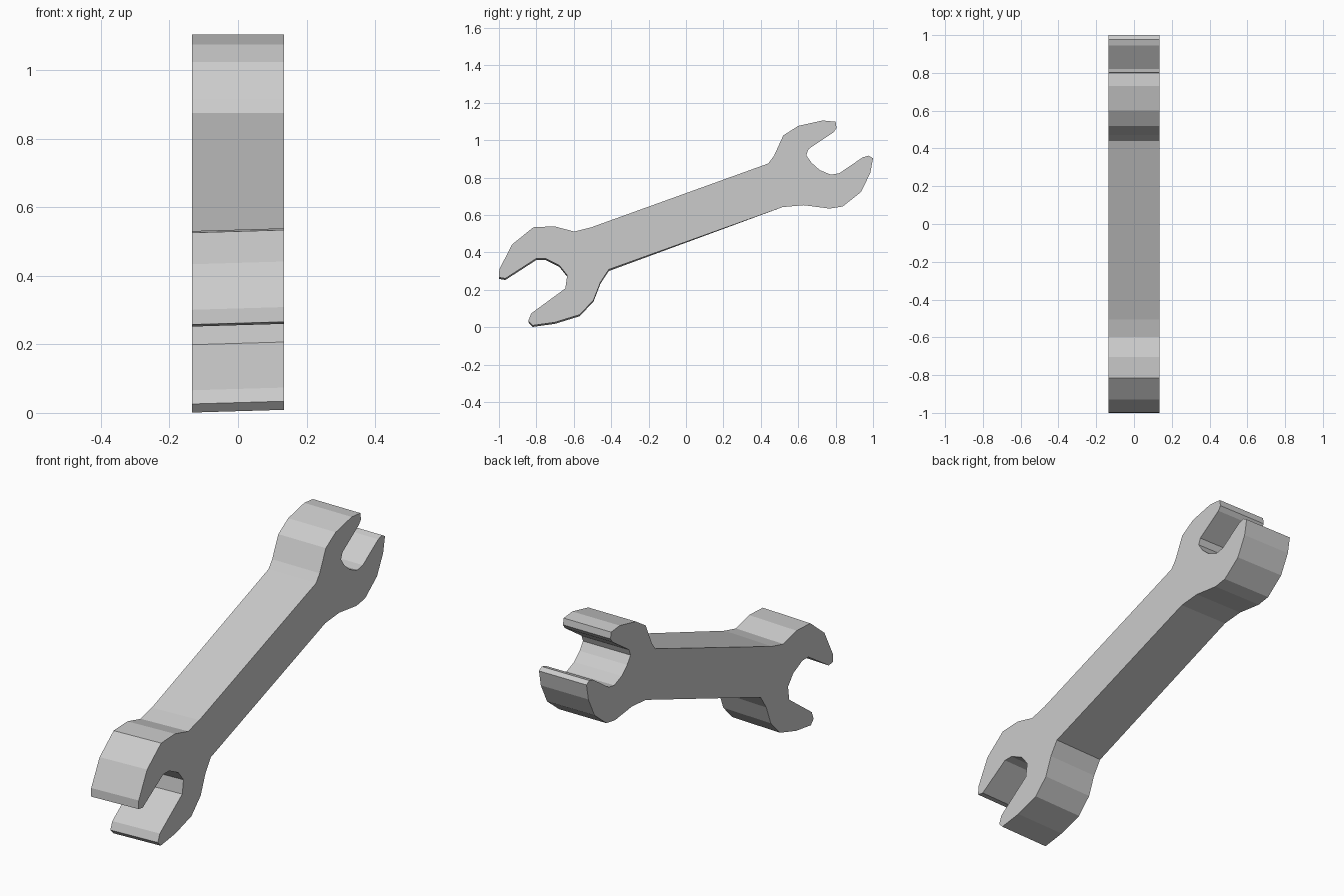
import bpy, bmesh

HALF = 0.135   # half thickness along x
SKEW = 0.004   # slight tilt of the large lower head

# Small upper head outline (y, z), from shaft top round to shaft bottom
upper_head = [
    (0.44, 0.875), (0.47, 0.915), (0.52, 1.025), (0.60, 1.076), (0.73, 1.105),
    (0.80, 1.098), (0.805, 1.065), (0.79, 1.043), (0.655, 0.952), (0.643, 0.92),
    (0.67, 0.88), (0.715, 0.84), (0.775, 0.815), (0.82, 0.823), (0.945, 0.908),
    (0.977, 0.917), (1.0, 0.903), (0.985, 0.823), (0.935, 0.722), (0.838, 0.645),
    (0.768, 0.634), (0.63, 0.652), (0.517, 0.642)]

# Large lower head outline, from shaft bottom round to shaft top
lower_head = [
    (-0.413, 0.304), (-0.458, 0.235), (-0.495, 0.139), (-0.57, 0.062), (-0.70, 0.022),
    (-0.82, 0.005), (-0.843, 0.03), (-0.827, 0.07), (-0.645, 0.203), (-0.635, 0.273),
    (-0.677, 0.326), (-0.752, 0.363), (-0.80, 0.363), (-0.966, 0.256), (-1.0, 0.262),
    (-0.998, 0.305), (-0.93, 0.438), (-0.816, 0.53), (-0.704, 0.535), (-0.597, 0.507),
    (-0.506, 0.53)]

# Wrench body: the two heads joined by the straight shaft, given thickness along x
bm = bmesh.new()


def ring(side):
    return [bm.verts.new((side * HALF, y, z + (side * SKEW if y < 0 else 0)))
            for y, z in upper_head + lower_head]


left, right = ring(-1), ring(1)
bm.faces.new(left)
bm.faces.new(right[::-1])
n = len(left)
for i in range(n):
    j = (i + 1) % n
    bm.faces.new((left[j], left[i], right[i], right[j]))
bmesh.ops.recalc_face_normals(bm, faces=bm.faces)

mesh = bpy.data.meshes.new("open_end_wrench")
bm.to_mesh(mesh)
bm.free()
wrench = bpy.data.objects.new("open_end_wrench", mesh)
bpy.context.collection.objects.link(wrench)
